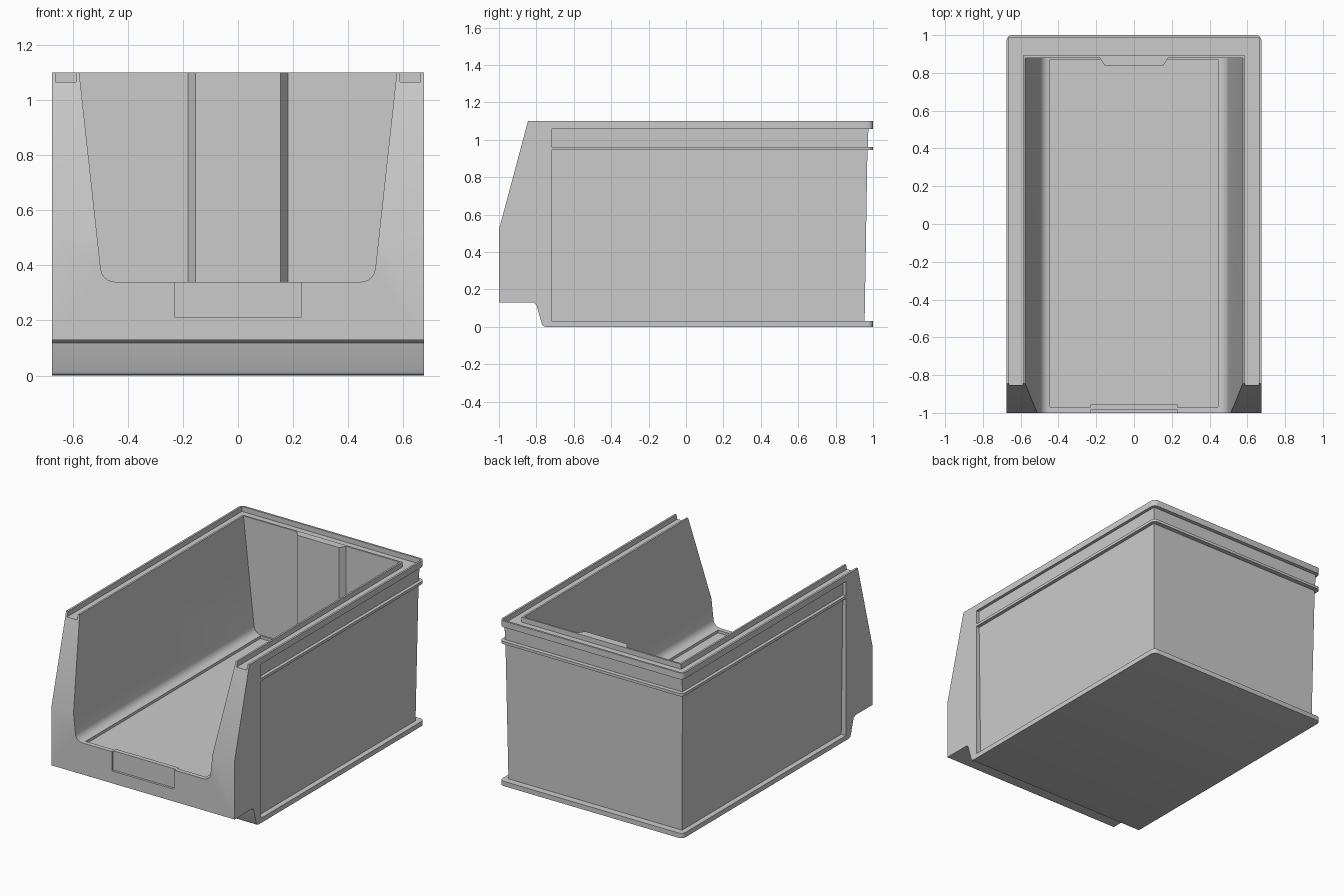
import bpy, bmesh, math

if "Cube" in bpy.data.objects:
    bpy.data.objects.remove(bpy.data.objects["Cube"])


def loft(name, a, b):
    """Closed solid between two matching 3D outlines."""
    bm = bmesh.new()
    va = [bm.verts.new(p) for p in a]
    vb = [bm.verts.new(p) for p in b]
    n = len(a)
    bm.faces.new(va)
    bm.faces.new(vb[::-1])
    for i in range(n):
        j = (i + 1) % n
        bm.faces.new((va[j], va[i], vb[i], vb[j]))
    bmesh.ops.recalc_face_normals(bm, faces=bm.faces)
    me = bpy.data.meshes.new(name)
    bm.to_mesh(me)
    bm.free()
    ob = bpy.data.objects.new(name, me)
    bpy.context.collection.objects.link(ob)
    return ob


def prism(name, pts, z0, z1, top=None):
    return loft(name, [(x, y, z0) for x, y in pts],
                [(x, y, z1) for x, y in (top or pts)])


def u_shape(xi, yi, xo, yo, yf):
    """U footprint running along both sides and the back."""
    return [(xo, yf), (xo, yo), (-xo, yo), (-xo, yf),
            (-xi, yf), (-xi, yi), (xi, yi), (xi, yf)]


def cut(target, cutter):
    cutter.hide_render = True
    m = target.modifiers.new("cut", 'BOOLEAN')
    m.operation = 'DIFFERENCE'
    m.solver = 'EXACT'
    m.object = cutter
    bpy.context.view_layer.objects.active = target
    bpy.ops.object.modifier_apply(modifier=m.name)
    bpy.data.objects.remove(cutter)


# Bin body: side profile extruded across the width, rounded rear corners
side = [(-0.75, 0), (1, 0), (1, 1.10), (-0.845, 1.10), (-1, 0.52), (-1, 0.13),
        (-0.815, 0.13), (-0.80, 0.118), (-0.772, 0.02), (-0.765, 0.006)]
W = 0.675
body = loft("storage_bin", [(-W, y, z) for y, z in side], [(W, y, z) for y, z in side])
bm = bmesh.new()
bm.from_mesh(body.data)
rear = [e for e in bm.edges if all(v.co.y > 0.9 for v in e.verts)
        and abs(e.verts[0].co.z - e.verts[1].co.z) > 0.5]
bmesh.ops.bevel(bm, geom=rear, offset=0.03, segments=4, profile=0.5, affect='EDGES')
bm.to_mesh(body.data)
bm.free()

# Recessed outer panels, leaving base flange, middle rib and top rim
cut(body, prism("lower_panel_cut", u_shape(0.64, 0.955, 0.8, 1.2, -0.72), 0.032, 0.945,
                u_shape(0.652, 0.97, 0.8, 1.2, -0.72)))
cut(body, prism("upper_panel_cut", u_shape(0.653, 0.972, 0.8, 1.2, -0.72), 0.963, 1.058,
                u_shape(0.655, 0.975, 0.8, 1.2, -0.72)))

# Interior with sloping walls and rounded lower corners, open at the front
half = [(0.445 + 0.053 * math.sin(t), 0.39 - 0.05 * math.cos(t))
        for t in [i * math.radians(84) / 5 for i in range(6)]]
half += [(0.576, 1.10), (0.587, 1.20)]
section = half + [(-x, z) for x, z in reversed(half)]
cut(body, loft("interior_cut", [(x, -1.2, z) for x, z in section],
               [(x, 0.88, z) for x, z in section]))

# Shallow floor step, narrowed behind the label pocket
floor = [(-0.444, -0.97), (-0.23, -0.97), (-0.23, -0.955), (0.23, -0.955),
         (0.23, -0.97), (0.444, -0.97), (0.444, 0.87), (-0.444, 0.87)]
cut(body, prism("floor_cut", floor, 0.322, 0.5))

# Label pocket in the front face
pocket = [(-0.23, -1.1), (0.23, -1.1), (0.23, -0.985), (-0.23, -0.985)]
cut(body, prism("pocket_cut", pocket, 0.212, 0.5))

# Stacking channel along the top rim
groove = [(0.662, -1.1), (0.662, 0.987), (-0.662, 0.987), (-0.662, -1.1),
          (-0.588, -1.1), (-0.588, 0.892), (0.588, 0.892), (0.588, -1.1)]
cut(body, prism("rim_channel_cut", groove, 1.066, 1.2))

# Raised pad on the inside of the back wall
pad = prism("back_wall_pad", [(-0.185, 0.885), (-0.155, 0.84), (0.155, 0.84), (0.185, 0.885)],
            0.31, 1.10)

# Smooth the curved corners only
bpy.ops.object.select_all(action='DESELECT')
body.select_set(True)
bpy.context.view_layer.objects.active = body
bpy.ops.object.shade_smooth_by_angle(angle=math.radians(30))
